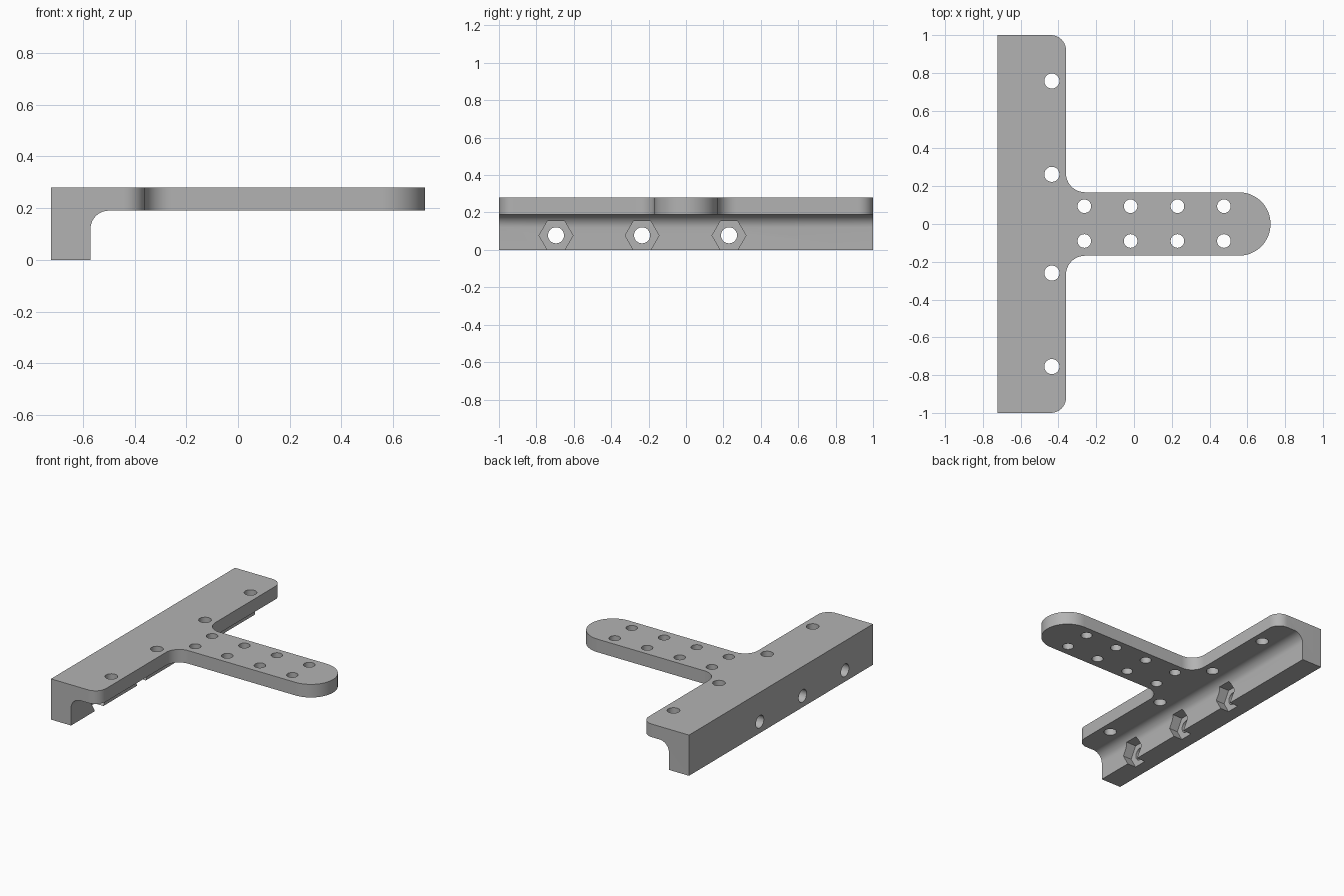
import bpy, bmesh, math
from mathutils import Vector

if "Cube" in bpy.data.objects:
    bpy.data.objects.remove(bpy.data.objects["Cube"])


def arc(cx, cy, r, a0, a1, n=10):
    """Points along an arc, angles in degrees."""
    angles = [math.radians(a0 + (a1 - a0) * i / n) for i in range(n + 1)]
    return [(cx + r * math.cos(a), cy + r * math.sin(a)) for a in angles]


def prism(name, points, axis, lo, hi):
    """Extrude a 2D outline along x (y, z points), y (x, z) or z (x, y)."""
    place = {"x": lambda a, b: (lo, a, b),
             "y": lambda a, b: (a, lo, b),
             "z": lambda a, b: (a, b, lo)}[axis]
    step = Vector([(hi - lo) * (axis == k) for k in "xyz"])
    bm = bmesh.new()
    face = bm.faces.new([bm.verts.new(place(a, b)) for a, b in points])
    ext = bmesh.ops.extrude_face_region(bm, geom=[face])
    bmesh.ops.translate(bm, vec=step,
                        verts=[v for v in ext["geom"] if isinstance(v, bmesh.types.BMVert)])
    bmesh.ops.recalc_face_normals(bm, faces=bm.faces)
    mesh = bpy.data.meshes.new(name)
    bm.to_mesh(mesh)
    bm.free()
    obj = bpy.data.objects.new(name, mesh)
    bpy.context.collection.objects.link(obj)
    return obj


def combine(target, tool, operation):
    """Apply an exact boolean and remove the tool."""
    mod = target.modifiers.new("cut", "BOOLEAN")
    mod.operation, mod.solver, mod.object = operation, "EXACT", tool
    deps = bpy.context.evaluated_depsgraph_get()
    mesh = bpy.data.meshes.new_from_object(target.evaluated_get(deps))
    target.modifiers.clear()
    target.data = mesh
    bpy.data.objects.remove(tool)


def circle(a, b, r):
    return arc(a, b, r, 0, 360, 32)[:-1]


# L-shaped side profile with a filleted inner corner
profile = ([(-0.723, 0), (-0.57, 0)] + arc(-0.5, 0.12, 0.07, 180, 90)
           + [(0.9, 0.19), (0.9, 0.28), (-0.723, 0.28)])
bracket = prism("t_bracket", profile, "y", -1.2, 1.2)

# T-shaped plan outline: rounded flange corners, filleted neck, round arm end
half = ([(-0.9, -1)] + arc(-0.44, -0.92, 0.08, -90, 0)
        + arc(-0.26, -0.268, 0.1, 180, 90)
        + arc(0.555, 0, 0.168, -90, 0, 16))
plan = half + [(x, -y) for x, y in reversed(half[:-1])]
combine(bracket, prism("plan_cutter", plan, "z", -0.2, 0.5), "INTERSECT")

# Vertical holes in the flange and the arm
holes = [(-0.435, y, 0.04) for y in (-0.755, -0.26, 0.263, 0.757)]
holes += [(x, y, 0.036) for x in (-0.263, -0.018, 0.23, 0.476) for y in (-0.09, 0.094)]
for x, y, r in holes:
    combine(bracket, prism("hole_cutter", circle(x, y, r), "z", 0.1, 0.4), "DIFFERENCE")

# Horizontal bolt holes with hexagonal nut pockets in the wall
for y in (-0.695, -0.235, 0.23):
    combine(bracket, prism("bolt_cutter", circle(y, 0.078, 0.043), "x", -0.9, -0.45), "DIFFERENCE")
    hexagon = arc(y, 0.077, 0.0905, 0, 360, 6)[:-1]
    combine(bracket, prism("nut_cutter", hexagon, "x", -0.635, -0.45), "DIFFERENCE")

# Plain grey finish
grey = bpy.data.materials.new("grey")
grey.diffuse_color = (0.45, 0.45, 0.45, 1)
grey.use_nodes = True
grey.node_tree.nodes["Principled BSDF"].inputs["Base Color"].default_value = grey.diffuse_color
bracket.data.materials.clear()
bracket.data.materials.append(grey)

bpy.context.view_layer.objects.active = bracket
bracket.select_set(True)
bpy.ops.object.shade_smooth_by_angle(angle=math.radians(30))
